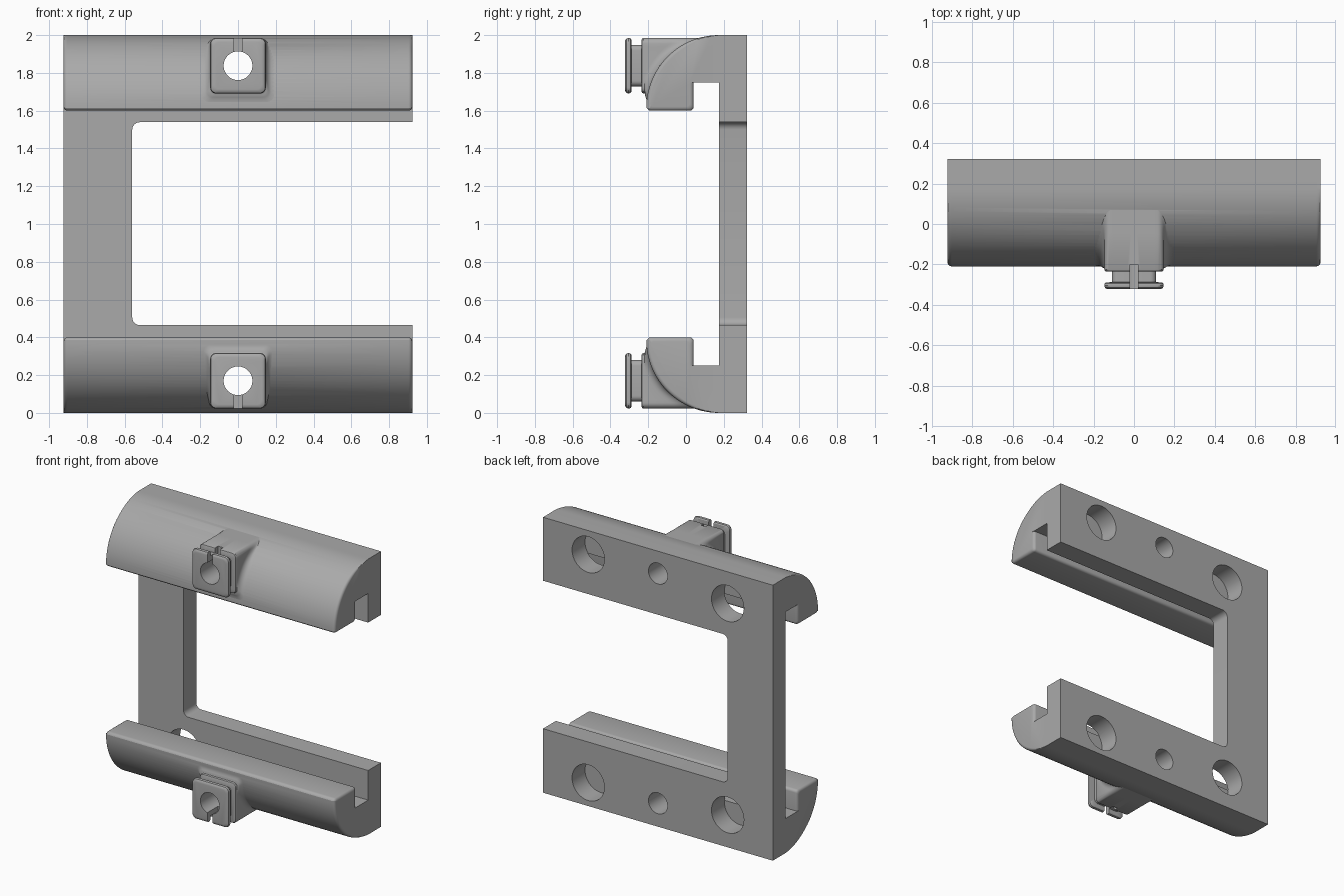
import bpy, bmesh, math

if "Cube" in bpy.data.objects:
    bpy.data.objects.remove(bpy.data.objects["Cube"])

grey = bpy.data.materials.new("plain grey")
grey.diffuse_color = (0.4, 0.4, 0.4, 1)
grey.use_nodes = True
grey.node_tree.nodes["Principled BSDF"].inputs["Base Color"].default_value = grey.diffuse_color
W = 0.923                     # half width of the bracket
HOLE_Z = 1.838                # height of the upper boss and its bore
ARC_Y, ARC_Z, ARC_R = 0.175, 1.615, 0.385


def finish(bm, name):
    bmesh.ops.recalc_face_normals(bm, faces=bm.faces)
    me = bpy.data.meshes.new(name)
    bm.to_mesh(me)
    bm.free()
    ob = bpy.data.objects.new(name, me)
    bpy.context.collection.objects.link(ob)
    me.materials.append(grey)
    return ob


def loft(rings):
    """Closed solid through equally long rings of points."""
    bm = bmesh.new()
    vs = [[bm.verts.new(p) for p in r] for r in rings]
    n = len(vs[0])
    for a, b in zip(vs, vs[1:]):
        for i in range(n):
            bm.faces.new((a[i], a[(i + 1) % n], b[(i + 1) % n], b[i]))
    bm.faces.new(vs[0])
    bm.faces.new(vs[-1][::-1])
    return bm


def arc(cx, cz, r, a0, a1, n):
    return [(cx + r * math.cos(math.radians(a0 + (a1 - a0) * i / n)),
             cz + r * math.sin(math.radians(a0 + (a1 - a0) * i / n))) for i in range(n + 1)]


def rounded_square(h, r, side=1):
    """Rounded square outline, each straight side split into `side` parts."""
    pts = []
    for k, (sx, sz) in enumerate([(1, 1), (-1, 1), (-1, -1), (1, -1)]):
        pts += arc(sx * (h - r), sz * (h - r), r, 90 * k, 90 * k + 90, 6)
        x, z = pts[-1]
        dx, dz = [(0, -1), (0, -1), (1, 0), (0, 1)][k] if k != 0 else (-1, 0)
        step = 2 * (h - r) / side
        pts += [(x + dx * step * i, z + dz * step * i) for i in range(1, side)]
    return pts


def boolean(ob, other, op):
    m = ob.modifiers.new(op, 'BOOLEAN')
    m.operation, m.object, m.solver = op, other, 'EXACT'
    bpy.context.view_layer.objects.active = ob
    bpy.ops.object.modifier_apply(modifier=m.name)
    bpy.data.objects.remove(other)


def cylinder_y(x, z, r, y0, y1):
    ring = arc(x, z, r, 0, 360, 48)[:-1]
    return finish(loft([[(a, y, b) for a, b in ring] for y in (y0, y1)]), "hole_cutter")


def box(x0, x1, y0, y1, z0, z1):
    c = [(x0, z0), (x1, z0), (x1, z1), (x0, z1)]
    return finish(loft([[(a, y, b) for a, b in c] for y in (y0, y1)]), "box_cutter")


def mirrored(ob, name, lift=0.0):
    bm = bmesh.new()
    bm.from_mesh(ob.data)
    for v in bm.verts:
        v.co.z = 2 + lift - v.co.z
    return finish(bm, name)


def rail_profile(d):
    """Hook outline with its rounded front and lip inset by d."""
    pts = [(0.25, 2.0)]
    for i in range(33):
        a = math.radians(90 + 90 * i / 32)
        r = ARC_R - d * min(1, i / 12)
        pts.append((ARC_Y + r * math.cos(a), ARC_Z + r * math.sin(a)))
    pts += arc(-0.185 + d, 1.625 + d, 0.025, 190, 270, 4)
    pts += arc(0.02 - d, 1.62 + d, 0.02, 270, 360, 4)
    return pts + [(0.04 - d, 1.75), (0.25, 1.75)]


# Hooked rail with a rounded front, a groove behind its lip and softened ends
R = 0.02
ends = [(W - R * (1 - math.sin(a)), R * (1 - math.cos(a)))
        for a in [math.radians(90 * i / 4) for i in range(5)]]
stations = [(-x, d) for x, d in ends[::-1]] + ends
rail = finish(loft([[(x, y, z) for y, z in rail_profile(d)] for x, d in stations]), "upper_rail")

# Boss flaring out of the rounded rail front
FIL = 0.045
rings = []
for t in [-0.08, 0, 0.003, 0.008, 0.015, 0.024, 0.034, FIL]:
    grow = FIL - math.sqrt(max(0, FIL ** 2 - (FIL - t) ** 2)) if t >= 0 else FIL
    ring = []
    for bx, bz in rounded_square(0.147, 0.03, 14):
        fade = min(1, max(0, (0.147 - bz) / 0.11))       # no flare along the top
        x = bx * (1 + grow / 0.147 * fade)
        z = HOLE_Z + bz * (1 + (grow / 0.147 if bz < 0 else 0))
        y = ARC_Y - math.sqrt(max(0, (ARC_R + t) ** 2 - (z - ARC_Z) ** 2))
        ring.append((x, max(y, -0.215 - 0.1 * max(t, 0)), z))
    rings.append(ring)
for y, h in [(-0.226, 0.147), (-0.232, 0.144), (-0.235, 0.138)]:
    rings.append([(x, y, HOLE_Z + z) for x, z in rounded_square(h, 0.03, 14)])
boss = finish(loft(rings), "boss")

# Neck and flanged clip plate in front of the boss, with a slot
steps = [(-0.20, 0.11), (-0.288, 0.11), (-0.289, 0.138), (-0.294, 0.145), (-0.305, 0.147),
         (-0.315, 0.144), (-0.321, 0.136), (-0.323, 0.126)]
clip = finish(loft([[(x, y, HOLE_Z + z) for x, z in rounded_square(h, 0.03)]
                    for y, h in steps]), "clip")
boolean(boss, clip, 'UNION')
boolean(boss, box(-0.02, 0.02, -0.5, -0.2, HOLE_Z, 2.1), 'DIFFERENCE')

# Lower rail and boss
lower_rail = mirrored(rail, "lower_rail")
lower_boss = mirrored(boss, "lower_boss", 0.008)

# C-shaped back plate with rounded inner corners
outline = [(W, 2), (-W, 2), (-W, 0), (W, 0), (W, 0.465)]
outline += arc(-0.52, 0.505, 0.04, 270, 180, 6) + arc(-0.52, 1.499, 0.04, 180, 90, 6) + [(W, 1.539)]
plate = finish(loft([[(x, y, z) for x, z in outline] for y in (0.175, 0.322)]), "bracket")
for part in (rail, lower_rail, boss, lower_boss):
    boolean(plate, part, 'UNION')

# Wide blind holes at the sides and a narrow bore through each boss
for x, z in [(0.56, 1.826), (-0.56, 1.771), (0.56, 0.17), (-0.56, 0.235)]:
    boolean(plate, cylinder_y(x, z, 0.13, 0.173, 0.5), 'DIFFERENCE')
for z in (HOLE_Z, 2.008 - HOLE_Z):
    boolean(plate, cylinder_y(0, z, 0.076, -0.5, 0.5), 'DIFFERENCE')

plate.select_set(True)
bpy.context.view_layer.objects.active = plate
bpy.ops.object.shade_smooth_by_angle(angle=math.radians(30))
